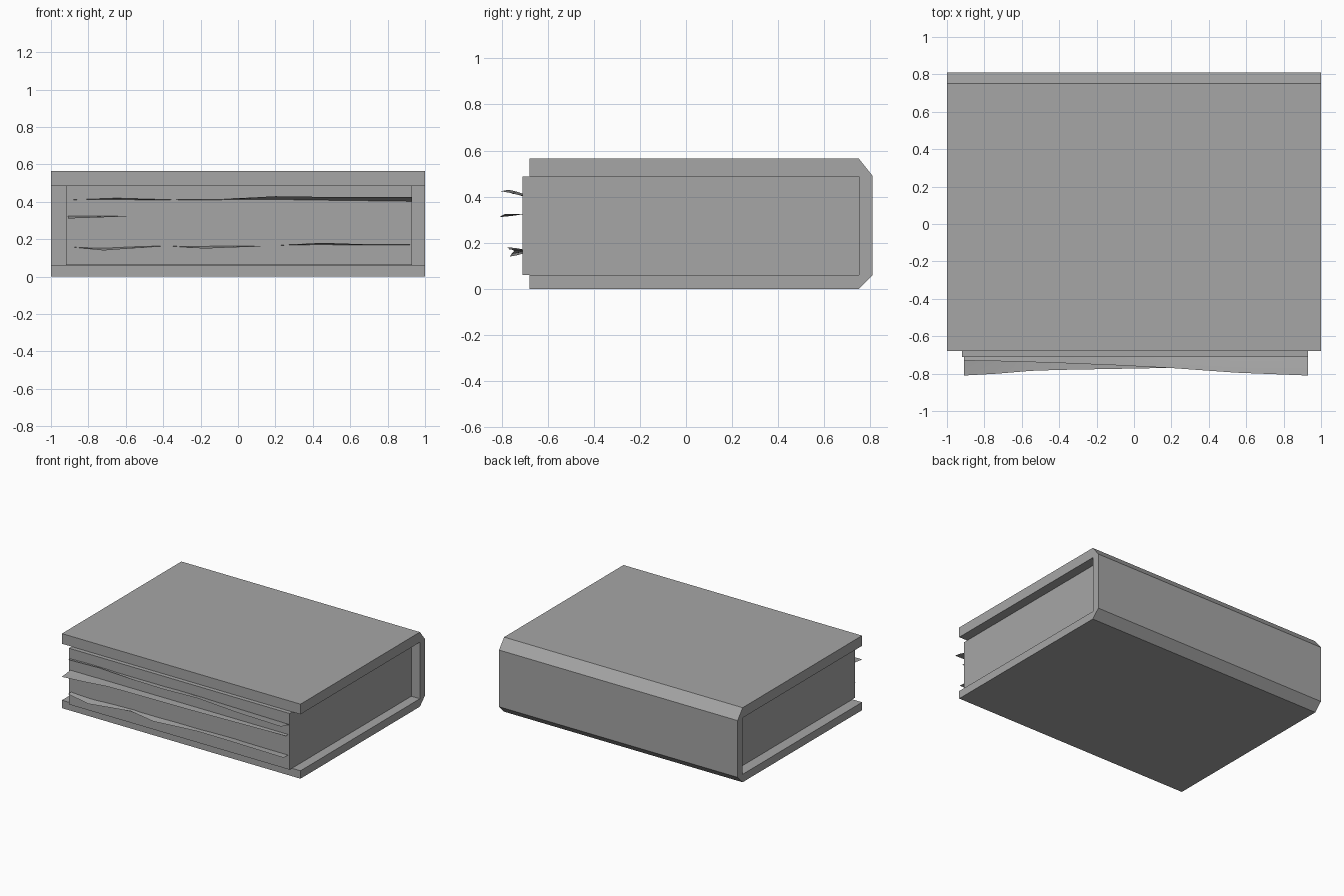
import bpy
import bmesh

cube = bpy.data.objects.get("Cube")
if cube:
    bpy.data.objects.remove(cube, do_unlink=True)

# One plain grey for the whole book
GREY = (0.38, 0.38, 0.38, 1.0)
grey = bpy.data.materials.new("plain_grey")
grey.use_nodes = True
grey.diffuse_color = GREY
bsdf = next(n for n in grey.node_tree.nodes if n.type == 'BSDF_PRINCIPLED')
bsdf.inputs["Base Color"].default_value = GREY


def finish(name, bm, smooth=False):
    mesh = bpy.data.meshes.new(name)
    bm.to_mesh(mesh)
    bm.free()
    mesh.materials.append(grey)
    for p in mesh.polygons:
        p.use_smooth = smooth
    obj = bpy.data.objects.new(name, mesh)
    bpy.context.collection.objects.link(obj)
    return obj


def extrude_profile(name, profile, x0, x1):
    """Extrude a closed (y, z) outline along x."""
    bm = bmesh.new()
    face = bm.faces.new([bm.verts.new((x0, y, z)) for y, z in profile])
    ext = bmesh.ops.extrude_face_region(bm, geom=[face])
    moved = [v for v in ext["geom"] if isinstance(v, bmesh.types.BMVert)]
    bmesh.ops.translate(bm, verts=moved, vec=(x1 - x0, 0, 0))
    bmesh.ops.recalc_face_normals(bm, faces=bm.faces)
    return finish(name, bm)


def loose_sheet(name, rows):
    """Thin ruffled strip; each row is (x, inner z, outer y, outer z)."""
    bm = bmesh.new()
    strips = []
    for x, zi, yo, zo in rows:
        ym = (yo - 0.70) / 2
        strips.append([bm.verts.new(p) for p in
                       ((x, -0.70, zi), (x, ym, zi + (zo - zi) * 0.6), (x, yo, zo))])
    for a, b in zip(strips, strips[1:]):
        for i in range(2):
            bm.faces.new((a[i], a[i + 1], b[i + 1], b[i]))
    return finish(name, bm, smooth=True)


# Cover: two boards joined by a spine with chamfered corners
extrude_profile("cover", [
    (-0.68, 0), (0.75, 0), (0.81, 0.06), (0.81, 0.49), (0.75, 0.565),
    (-0.68, 0.565), (-0.68, 0.488), (0.75, 0.488), (0.75, 0.06), (-0.68, 0.06),
], -1, 1)

# Block of pages
extrude_profile("page_block", [
    (-0.71, 0.061), (0.75, 0.061), (0.75, 0.487), (-0.71, 0.487)], -0.92, 0.93)

# Loose sheets poking out of the fore edge
loose_sheet("upper_loose_sheet", [
    (-0.91, 0.410, -0.73, 0.410), (-0.65, 0.410, -0.735, 0.420),
    (-0.35, 0.410, -0.745, 0.411), (-0.10, 0.410, -0.755, 0.413),
    (0.20, 0.410, -0.77, 0.430), (0.55, 0.405, -0.795, 0.425),
    (0.93, 0.400, -0.81, 0.425)])
loose_sheet("middle_loose_sheet", [
    (-0.91, 0.325, -0.81, 0.311), (-0.73, 0.325, -0.80, 0.317),
    (-0.55, 0.325, -0.785, 0.325), (-0.40, 0.325, -0.78, 0.325),
    (0.15, 0.325, -0.77, 0.325), (0.55, 0.325, -0.755, 0.325),
    (0.92, 0.325, -0.74, 0.325)])
loose_sheet("lower_loose_sheet", [
    (-0.90, 0.160, -0.75, 0.160), (-0.72, 0.155, -0.765, 0.140),
    (-0.38, 0.165, -0.74, 0.165), (-0.18, 0.165, -0.76, 0.150),
    (0.18, 0.165, -0.745, 0.165), (0.45, 0.170, -0.775, 0.181),
    (0.70, 0.168, -0.765, 0.172), (0.92, 0.168, -0.77, 0.172)])
